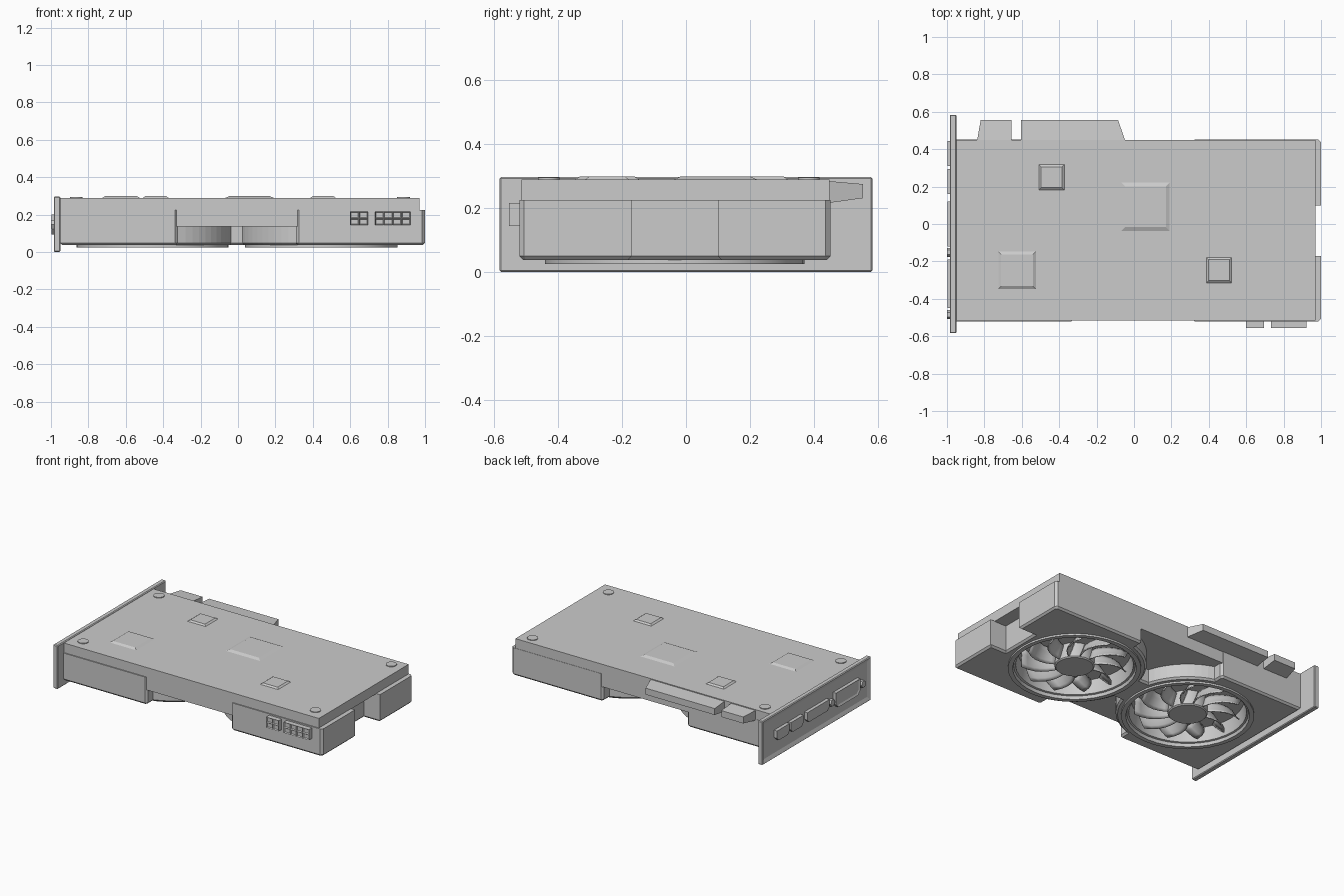
import bpy, bmesh, math
from mathutils import Vector

if "Cube" in bpy.data.objects:
    bpy.data.objects.remove(bpy.data.objects["Cube"])

CY = -0.035                       # centre line of the cooler
FANS = (-0.457, 0.445)


def finish(name, bm, smooth=False):
    bmesh.ops.recalc_face_normals(bm, faces=bm.faces)
    me = bpy.data.meshes.new(name)
    bm.to_mesh(me)
    bm.free()
    ob = bpy.data.objects.new(name, me)
    bpy.context.collection.objects.link(ob)
    if smooth:
        bpy.context.view_layer.objects.active = ob
        ob.select_set(True)
        bpy.ops.object.shade_smooth_by_angle(angle=math.radians(35))
        ob.select_set(False)
    return ob


def prism(name, pts, z0, z1, bottom_bevel=0.0):
    bm = bmesh.new()
    base = bm.faces.new([bm.verts.new((x, y, z0)) for x, y in pts])
    rim = list(base.edges)
    ext = bmesh.ops.extrude_face_region(bm, geom=[base], use_keep_orig=True)
    for v in ext["geom"]:
        if isinstance(v, bmesh.types.BMVert):
            v.co.z = z1
    bmesh.ops.recalc_face_normals(bm, faces=bm.faces)
    if bottom_bevel:
        bmesh.ops.bevel(bm, geom=rim, offset=bottom_bevel, segments=1, affect='EDGES')
    return finish(name, bm)


def box(name, lo, hi, bevel=0.0, inset=None):
    """Box from corner to corner; inset = (direction, border, depth) of one face."""
    bm = bmesh.new()
    bmesh.ops.create_cube(bm, size=1)
    for v in bm.verts:
        v.co = [lo[i] + (hi[i] - lo[i]) * (v.co[i] + 0.5) for i in range(3)]
    bm.normal_update()
    if bevel:
        bmesh.ops.bevel(bm, geom=list(bm.edges), offset=bevel, segments=1, affect='EDGES')
        bm.normal_update()
    if inset:
        d = Vector(inset[0])
        f = max(bm.faces, key=lambda f: f.normal.dot(d) * f.calc_area())
        bmesh.ops.inset_region(bm, faces=[f], thickness=inset[1])
        for v in f.verts:
            v.co += d * inset[2]
    return finish(name, bm)


def lathe(name, prof, x, y, n=36):
    bm = bmesh.new()
    rows = []
    for i in range(n):
        c, s = math.cos(math.tau * i / n), math.sin(math.tau * i / n)
        rows.append([bm.verts.new((x + r * c, y + r * s, z)) for r, z in prof])
    m = len(prof)
    for i in range(n):
        a, b = rows[i], rows[(i + 1) % n]
        for j in range(m):
            k = (j + 1) % m
            bm.faces.new((a[j], b[j], b[k], a[k]))
    bmesh.ops.remove_doubles(bm, verts=bm.verts, dist=1e-5)
    return finish(name, bm, True)


def disc(name, r, x, y, z0, z1, n=32):
    bm = bmesh.new()
    bmesh.ops.create_cone(bm, cap_ends=True, segments=n, radius1=r, radius2=r, depth=z1 - z0)
    bmesh.ops.translate(bm, verts=bm.verts, vec=(x, y, (z0 + z1) / 2))
    return finish(name, bm, True)


# Shroud: half outline with waist scooped around the fans, mirrored front to back
def arc(cx, a0, a1, n=10, r=0.44):
    return [(cx + r * math.cos(math.radians(a0 + (a1 - a0) * i / n)),
             r * math.sin(math.radians(a0 + (a1 - a0) * i / n))) for i in range(n + 1)]


half = [(0.88, 0.135), (1, 0.135), (1, 0.472), (0.985, 0.487), (0.325, 0.487), (0.31, 0.472)]
half += arc(FANS[1], 108, 163) + arc(FANS[0], 17, 72)
half += [(-0.321, 0.472), (-0.336, 0.487), (-0.95, 0.487)]
outline = [(x, CY + d) for x, d in half] + [(x, CY - d) for x, d in reversed(half)]
shroud = prism("shroud", outline, 0.037, 0.225, 0.012)
for fx in FANS:
    cut = disc("fan_hole_cutter", 0.385, fx, CY, -0.1, 0.4, 36)
    cut.hide_render = True
    cut.hide_set(True)
    mod = shroud.modifiers.new("fan_hole", 'BOOLEAN')
    mod.object, mod.solver = cut, 'EXACT'

# Heat sink block flush with the circuit board and backplate above it
box("heatsink_block", (-0.94, -0.515, 0.137), (0.88, 0.45, 0.222))
box("backplate", (-0.955, -0.515, 0.222), (0.97, 0.45, 0.29))


# Fans: rim, hub, curved blades
def blades(fx, n=11, nr=6, nc=4):
    bm = bmesh.new()
    for b in range(n):
        grid = []
        for i in range(nr + 1):
            t = i / nr
            r = 0.11 + 0.215 * t
            row = []
            for j in range(nc + 1):
                u = j / nc
                a = math.tau * b / n + 0.4 * t * t + u * 0.27
                z = 0.045 + 0.085 * u ** 1.2
                row.append(bm.verts.new((fx + r * math.cos(a), CY + r * math.sin(a), z)))
            grid.append(row)
        for i in range(nr):
            for j in range(nc):
                bm.faces.new((grid[i][j], grid[i + 1][j], grid[i + 1][j + 1], grid[i][j + 1]))
    ob = finish("fan_blades", bm, True)
    sol = ob.modifiers.new("thickness", 'SOLIDIFY')
    sol.thickness, sol.offset = 0.007, 0


rim_profile = [(0.407, 0.06), (0.407, 0.025), (0.378, 0.025), (0.372, 0.045),
               (0.36, 0.048), (0.345, 0.138), (0.39, 0.138), (0.39, 0.06)]
for fx in FANS:
    lathe("fan_rim", rim_profile, fx, CY)
    lathe("fan_hub", [(0, 0.036), (0.115, 0.036), (0.122, 0.043), (0.122, 0.138), (0, 0.138)], fx, CY)
    blades(fx)


# Edge connector: two tabs thinning towards the tip
def tab(name, pts):
    ob = prism(name, pts, 0.215, 0.285)
    for v in ob.data.vertices:
        if v.co.y > 0.5:
            v.co.z = 0.231 if v.co.z < 0.25 else 0.275


tab("edge_connector_short", [(-0.84, 0.44), (-0.655, 0.44), (-0.655, 0.555), (-0.82, 0.555)])
tab("edge_connector_long", [(-0.605, 0.44), (-0.045, 0.44), (-0.085, 0.555), (-0.605, 0.555)])


# Raised pads and screws on the backplate
def pad(x, y, s, slope):
    ob = box("raised_pad", (x - s, y - s, 0.285), (x + s, y + s, 0.299))
    for v in ob.data.vertices:
        if v.co.z > 0.29:
            v.co.x -= math.copysign(slope, v.co.x - x)
            v.co.y -= math.copysign(slope, v.co.y - y)


for p in [(-0.44, 0.25, 0.074, 0.018), (-0.625, -0.247, 0.108, 0.023),
          (0.455, -0.247, 0.074, 0.018), (0.062, 0.092, 0.14, 0.032)]:
    pad(*p)
for x in (-0.865, 0.885):
    for y in (-0.43, 0.385):
        disc("backplate_screw", 0.034, x, y, 0.285, 0.295)

# Power sockets, one hollow cell per pin
for x0, cols in ((0.6, 2), (0.732, 4)):
    for c in range(cols):
        for r in range(2):
            x, z = x0 + c * 0.0475, 0.144 + r * 0.036
            box("power_socket_cell", (x, -0.555, z), (x + 0.0475, -0.51, z + 0.036),
                inset=((0, -1, 0), 0.007, -0.008))

# Mounting bracket with a sunken panel, ports and port screws
box("bracket", (-0.985, -0.584, 0), (-0.95, 0.584, 0.297), 0.005, ((-1, 0, 0), 0.035, -0.01))


def port(name, y0, y1, z0, z1, c, inset=False):
    # Chamfered outline standing off the bracket, optionally with a sunken face
    pts = [(y0 + c, z0), (y1 - c, z0), (y1, z0 + c), (y1, z1), (y0, z1), (y0, z0 + c)]
    bm = bmesh.new()
    a = [bm.verts.new((-0.965, y, z)) for y, z in pts]
    b = [bm.verts.new((-0.998, y, z)) for y, z in pts]
    bm.faces.new(a)
    front = bm.faces.new(b)
    for i in range(6):
        j = (i + 1) % 6
        bm.faces.new((a[i], a[j], b[j], b[i]))
    bmesh.ops.recalc_face_normals(bm, faces=bm.faces)
    if inset:
        bmesh.ops.inset_region(bm, faces=[front], thickness=0.014)
        for v in front.verts:
            v.co.x += 0.006
    finish(name, bm)


port("display_port_a", 0.31, 0.445, 0.115, 0.185, 0.02)
port("display_port_b", 0.16, 0.295, 0.115, 0.185, 0.02)
port("display_port_c", -0.12, 0.12, 0.115, 0.185, 0.02)
port("wide_video_port", -0.45, -0.19, 0.095, 0.2, 0.025, True)
for y in (-0.152, -0.485):
    ob = disc("port_screw", 0.024, 0, 0, -0.016, 0.016, 6)
    ob.rotation_euler = (0, math.pi / 2, 0)
    ob.location = (-0.984, y, 0.148)
